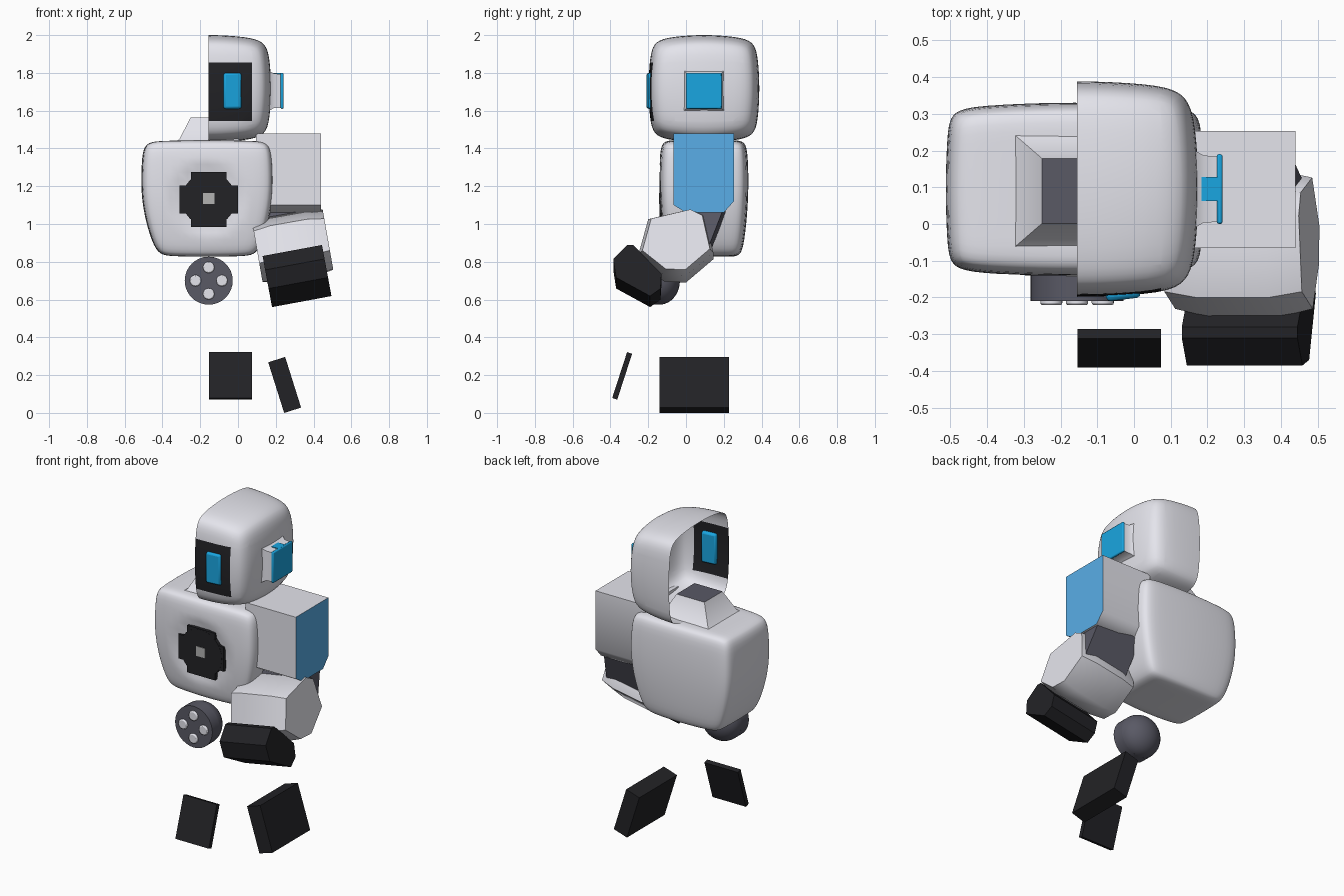
import bpy, bmesh, math
from mathutils import Vector, Matrix

if "Cube" in bpy.data.objects:
    bpy.data.objects.remove(bpy.data.objects["Cube"])


def material(name, rgb):
    m = bpy.data.materials.new(name)
    m.diffuse_color = (*rgb, 1)
    m.use_nodes = True
    m.node_tree.nodes["Principled BSDF"].inputs["Base Color"].default_value = m.diffuse_color
    return m


SHELL = material("shell_white", (0.78, 0.78, 0.84))
BLACK = material("panel_black", (0.016, 0.016, 0.019))
DARK = material("joint_grey", (0.10, 0.10, 0.13))
BLUE = material("glow_blue", (0.01, 0.38, 0.75))
SKY = material("shoulder_blue", (0.10, 0.42, 0.80))
CX = -0.155  # centre line of head and body


def finish(bm, name, mats, angle=35, bevel=0):
    bmesh.ops.recalc_face_normals(bm, faces=bm.faces)
    me = bpy.data.meshes.new(name)
    bm.to_mesh(me)
    bm.free()
    ob = bpy.data.objects.new(name, me)
    bpy.context.collection.objects.link(ob)
    for m in mats:
        me.materials.append(m)
    if bevel:
        b = ob.modifiers.new("bevel", 'BEVEL')
        b.width, b.segments, b.limit_method = bevel, 2, 'ANGLE'
    bpy.ops.object.select_all(action='DESELECT')
    ob.select_set(True)
    bpy.context.view_layer.objects.active = ob
    bpy.ops.object.shade_smooth_by_angle(angle=math.radians(angle))
    return ob


def box(name, center, size, mat, rot=None, bevel=0):
    bm = bmesh.new()
    m = Matrix.Translation(center) @ (rot or Matrix()) @ Matrix.Diagonal((*size, 1))
    bmesh.ops.create_cube(bm, size=1, matrix=m)
    return finish(bm, name, [mat], bevel=bevel)


def disc(name, center, radius, depth, mat, segs=32, bevel=0):
    bm = bmesh.new()
    bmesh.ops.create_cone(bm, cap_ends=True, segments=segs, radius1=radius, radius2=radius, depth=depth,
                          matrix=Matrix.Translation(center) @ Matrix.Rotation(math.pi / 2, 4, 'X'))
    return finish(bm, name, [mat], bevel=bevel)


def soft_box(center, half, power, warp):
    """Rounded box: gridded cube pushed to a superellipsoid, then warped."""
    bm = bmesh.new()
    bmesh.ops.create_cube(bm, size=2)
    bmesh.ops.subdivide_edges(bm, edges=bm.edges[:], cuts=19, use_grid_fill=True)
    for v in bm.verts:
        p = Vector([math.sin(c * math.pi / 2) for c in v.co])
        p /= sum(abs(c) ** power for c in p) ** (1 / power)
        q = warp(p)
        v.co = Vector([center[i] + half[i] * q[i] for i in range(3)])
    return bm


def prism(name, center, profile, stations, mats, tilt=0, angle=35):
    """Loft a (y, z) profile along x; stations are (x, scale) pairs."""
    bm = bmesh.new()
    n = len(profile)
    my, mz = (sum(p[i] for p in profile) / n for i in (0, 1))
    rot = Matrix.Translation(center) @ Matrix.Rotation(math.radians(tilt), 4, 'Y')
    rings = [[bm.verts.new(rot @ Vector((x, my + (y - my) * s, mz + (z - mz) * s))) for y, z in profile]
             for x, s in stations]
    for a, b in zip(rings, rings[1:]):
        for i in range(n):
            bm.faces.new((a[i], a[(i + 1) % n], b[(i + 1) % n], b[i]))
    bm.faces.new(rings[0])
    cap = bm.faces.new(rings[-1])
    cap.material_index = len(mats) - 1
    return finish(bm, name, mats, angle)


# Head: open half shell with a black face area
def head_warp(p):
    b = 0.075
    return (p.x * (1 - b * (p.y ** 2 + p.z ** 2)), p.y * (1 - b * (p.x ** 2 + p.z ** 2)),
            p.z * (1 - 0.1 * (p.x ** 2 + p.y ** 2)))


bm = soft_box((CX, 0.095, 1.717), (0.33, 0.293, 0.283), 9, head_warp)
bmesh.ops.delete(bm, geom=[v for v in bm.verts if v.co.x < CX - 1e-4], context='VERTS')
for co, no in (((0.073, 0, 0), (1, 0, 0)), ((0, 0, 1.545), (0, 0, 1)), ((0, 0, 1.855), (0, 0, 1))):
    bmesh.ops.bisect_plane(bm, geom=bm.verts[:] + bm.edges[:] + bm.faces[:], plane_co=co, plane_no=no)
for f in bm.faces:
    c = f.calc_center_median()
    f.material_index = int(c.y < -0.1 and c.x < 0.073 and 1.545 < c.z < 1.855)
finish(bm, "head_shell", [SHELL, BLACK], 50)

# Eye and ear
box("eye", (-0.03, -0.188, 1.705), (0.095, 0.035, 0.19), BLUE, Matrix.Rotation(math.radians(7), 4, 'Z'), 0.012)
prism("ear_base", (0.2, 0.095, 1.705), [(-0.095, -0.095), (0.095, -0.095), (0.095, 0.095), (-0.095, 0.095)],
      [(-0.05, 1.2), (-0.025, 1.05), (-0.01, 0.96), (0.032, 0.94)], [SHELL])
box("ear_cap", (0.233, 0.095, 1.705), (0.016, 0.19, 0.19), BLUE, bevel=0.006)
box("ear_strip", (0.208, 0.095, 1.75), (0.055, 0.065, 0.1), BLUE)


# Torso with a shallow chest recess
def torso_warp(p):
    d = p.z - 0.3
    w = 1 - (0.08 if d > 0 else 0.15) * d * d
    h = 1 - 0.09 * d * d
    y = p.y * h * (1 - 0.07 * p.x ** 2)
    r = math.hypot(p.x * w * 0.35, p.z * 0.308)
    if p.y < -0.7 and r < 0.19:
        y += 0.09 * min(1, (0.19 - r) / 0.03)
    return (p.x * w * (1 - 0.03 * p.y ** 2), y, p.z * (1 - 0.02 * p.x ** 2))


finish(soft_box((CX - 0.007, 0.094, 1.135), (0.35, 0.236, 0.308), 12, torso_warp), "torso", [SHELL], 50)

# Chest dial: disc with crossed bars and a light centre
disc("chest_dial", (CX, -0.115, 1.13), 0.142, 0.05, BLACK)
for i, (sx, sz) in enumerate(((0.31, 0.15), (0.19, 0.29))):
    box("chest_bar_%d" % i, (CX, -0.115, 1.13), (sx, 0.048, sz), BLACK)
box("chest_light", (CX, -0.128, 1.135), (0.06, 0.03, 0.06), material("light_grey", (0.45, 0.45, 0.45)))

# Neck: tapered block with a grey top
bm = bmesh.new()
rings = [[bm.verts.new((CX + sx * hx, 0.09 + sy * hy, z)) for sx, sy in ((-1, -1), (1, -1), (1, 1), (-1, 1))]
         for hx, hy, z in ((0.19, 0.17, 1.425), (0.155, 0.14, 1.45), (0.095, 0.088, 1.565))]
for a, b in zip(rings, rings[1:]):
    for i in range(4):
        bm.faces.new((a[i], a[(i + 1) % 4], b[(i + 1) % 4], b[i]))
bm.faces.new(rings[-1]).material_index = 1
finish(bm, "neck", [SHELL, DARK], 30)

# Hip joint: disc, domed back and four studs
disc("hip_disc", (CX, -0.175, 0.7), 0.127, 0.07, DARK, 40)
bm = bmesh.new()
bmesh.ops.create_uvsphere(bm, u_segments=32, v_segments=16, radius=0.127,
                          matrix=Matrix.Translation((CX, -0.14, 0.7)) @ Matrix.Diagonal((1, 0.85, 1, 1)))
bmesh.ops.delete(bm, geom=[v for v in bm.verts if v.co.y < -0.141], context='VERTS')
finish(bm, "hip_dome", [DARK], 60)
for i in range(4):
    a = i * math.pi / 2
    disc("hip_stud_%d" % i, (CX + 0.07 * math.cos(a), -0.21, 0.7 + 0.07 * math.sin(a)), 0.03, 0.022, SHELL, 20, 0.006)

# Arm: shoulder, elbow, forearm, hand
prism("shoulder", (0.27, 0, 0), [(-0.065, 1.48), (0.253, 1.48), (0.253, 1.12), (0.2, 1.06), (0, 1.06), (-0.065, 1.1)],
      [(-0.175, 1), (0.17, 1)], [SHELL, SKY], angle=50)
box("elbow", (0.29, 0.075, 1.0), (0.29, 0.19, 0.26), DARK,
    Matrix.Rotation(math.radians(-10), 4, 'Y') @ Matrix.Rotation(math.radians(-21), 4, 'X'))
prism("forearm", (0.29, 0, 0.88),
      [(0.03, 0.185), (-0.2, 0.13), (-0.252, -0.06), (-0.115, -0.17), (0, -0.175), (0.145, -0.05), (0.1, 0.15)],
      [(-0.19, 0.9), (-0.1, 1), (0.1, 1), (0.19, 0.9)], [SHELL], tilt=-10, angle=60)
prism("hand", (0.312, 0, 0.727),
      [(-0.385, 0.06), (-0.31, 0.135), (-0.28, 0.135), (-0.13, -0.02), (-0.135, -0.1), (-0.19, -0.14), (-0.37, -0.04)],
      [(-0.16, 1), (0.16, 1)], [BLACK], tilt=-10.5)

# Lower panels: thin tilted front plate and thick side plate
box("front_plate", (-0.04, -0.338, 0.196), (0.228, 0.028, 0.255), BLACK, Matrix.Rotation(math.radians(-18), 4, 'X'))
box("side_plate", (0.247, 0.043, 0.148), (0.094, 0.367, 0.281), BLACK, Matrix.Rotation(math.radians(-17.5), 4, 'Y'))
